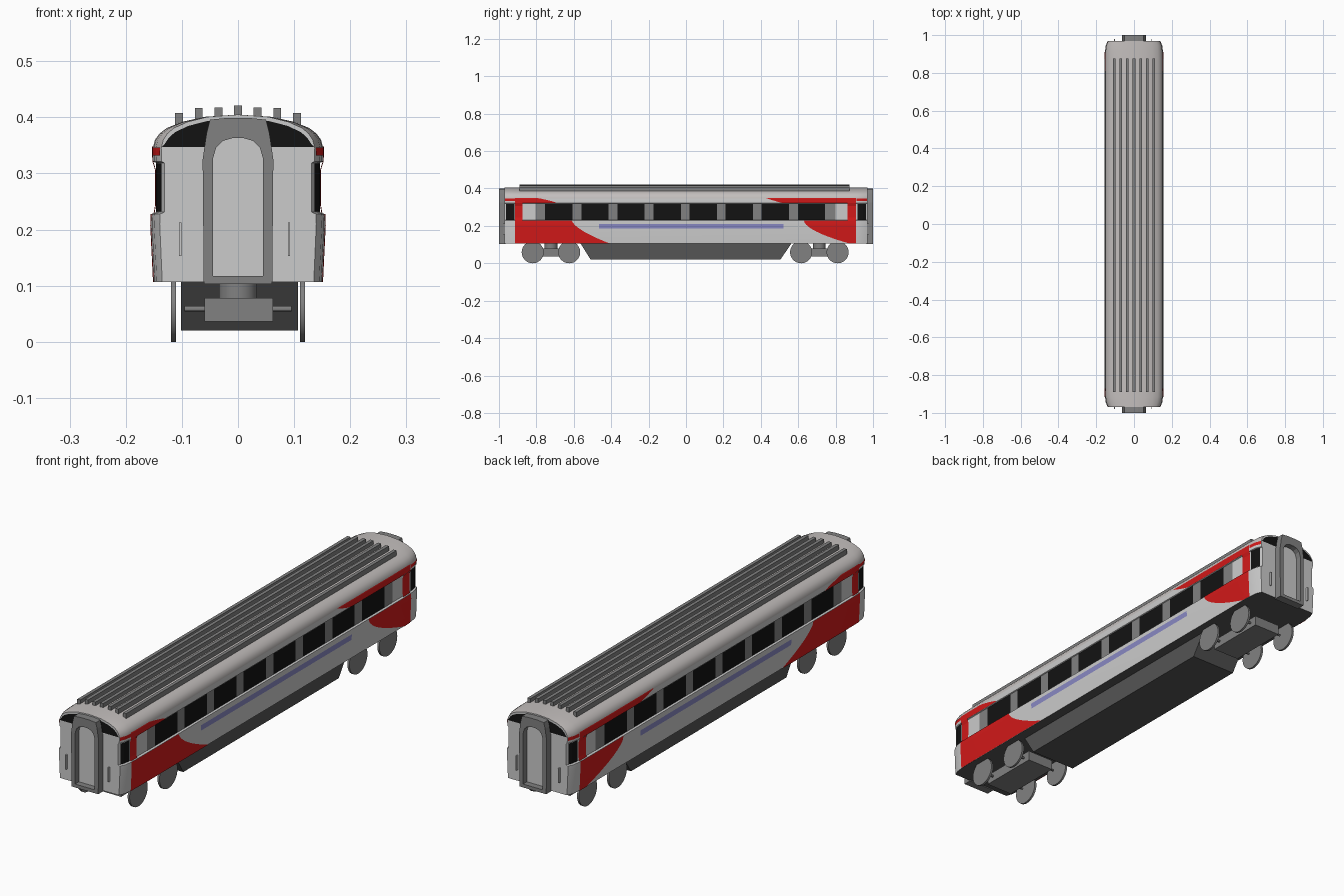
import bpy, bmesh, math
from mathutils import Matrix

if "Cube" in bpy.data.objects:
    bpy.data.objects.remove(bpy.data.objects["Cube"])


def material(name, r, g, b):
    m = bpy.data.materials.new(name)
    m.diffuse_color = (r, g, b, 1)
    m.use_nodes = True
    m.node_tree.nodes["Principled BSDF"].inputs["Base Color"].default_value = m.diffuse_color
    return m


LIGHT = material("light_grey", .62, .62, .62)
ROOF = material("roof_grey", .55, .52, .51)
MID = material("mid_grey", .22, .22, .22)
DARK = material("dark_grey", .09, .09, .09)
BLACK = material("black_glass", .006, .006, .006)
RED = material("red", .65, .01, .01)
BLUE = material("blue", .25, .25, .55)


def finish(name, bm, mats, smooth=False, recalc=True):
    if recalc:
        bmesh.ops.recalc_face_normals(bm, faces=bm.faces)
    me = bpy.data.meshes.new(name)
    bm.to_mesh(me)
    bm.free()
    ob = bpy.data.objects.new(name, me)
    bpy.context.collection.objects.link(ob)
    for m in mats:
        me.materials.append(m)
    if smooth:
        bpy.context.view_layer.objects.active = ob
        ob.select_set(True)
        bpy.ops.object.shade_smooth_by_angle(angle=math.radians(30))
        ob.select_set(False)
    return ob


def box(name, x0, x1, y0, y1, z0, z1, mat):
    bm = bmesh.new()
    bmesh.ops.create_cube(bm, size=1)
    for v in bm.verts:
        v.co = (x0 + (v.co.x + .5) * (x1 - x0), y0 + (v.co.y + .5) * (y1 - y0),
                z0 + (v.co.z + .5) * (z1 - z0))
    return finish(name, bm, [mat])


def cylinder(name, x, y, z, r, length, axis, mat, n=32):
    bm = bmesh.new()
    bmesh.ops.create_cone(bm, cap_ends=True, segments=n, radius1=r, radius2=r, depth=length)
    rot = Matrix.Rotation(math.pi / 2, 4, 'Y') if axis == 'X' else Matrix()
    bm.transform(Matrix.Translation((x, y, z)) @ rot)
    return finish(name, bm, [mat], True)


# Half cross-section, sill to roof crown; the window band is recessed
HALF = [(.150, .107), (.155, .210), (.154, .228), (.146, .231), (.146, .319), (.151, .321),
        (.152, .345), (.148, .360), (.140, .371), (.127, .381), (.100, .392), (.060, .401), (0, .405)]
TAPER = [(0, 1), (.88, 1), (.915, .99), (.945, .965), (.97, .90)]


def interp(table, t):
    for (a, fa), (b, fb) in zip(table, table[1:]):
        if t <= b:
            return fa + (fb - fa) * max(0, t - a) / (b - a)
    return table[-1][1]


def side_x(y, z):
    return interp([(p[1], p[0]) for p in HALF], z) * interp(TAPER, abs(y))


# Body shell lofted along the car
bm = bmesh.new()
ring2d = HALF + [(-x, z) for x, z in HALF[-2::-1]]
ys = [-t for t, _ in TAPER[:0:-1]] + [t for t, _ in TAPER[1:]]
rings = [[bm.verts.new((x * interp(TAPER, abs(y)), y, z)) for x, z in ring2d] for y in ys]
for a, b in zip(rings, rings[1:]):
    for i in range(len(a)):
        j = (i + 1) % len(a)
        f = bm.faces.new((a[i], a[j], b[j], b[i]))
        zmin = min(v.co.z for v in f.verts)
        f.material_index = 2 if j == 0 else 1 if zmin > .34 else 0
bm.faces.new(rings[0])
bm.faces.new(rings[-1])
finish("body_shell", bm, [LIGHT, ROOF, DARK], True)


def patch(name, z0, z1, ya, yb, mat, lift=.0015, rows=1, cols=1):
    """Painted or glazed area following both side walls; ya, yb may depend on z."""
    fa = ya if callable(ya) else (lambda z: ya)
    fb = yb if callable(yb) else (lambda z: yb)
    bm = bmesh.new()
    for s in (-1, 1):
        grid = []
        for r in range(rows + 1):
            z = z0 + (z1 - z0) * r / rows
            line = [fa(z) + (fb(z) - fa(z)) * c / cols for c in range(cols + 1)]
            grid.append([bm.verts.new((s * (side_x(y, z) + lift), y, z)) for y in line])
        for r in range(rows):
            for c in range(cols):
                q = [grid[r][c], grid[r][c + 1], grid[r + 1][c + 1], grid[r + 1][c]]
                bm.faces.new(q if s > 0 else q[::-1])
    return finish(name, bm, [mat], recalc=False)


# Red livery: sweeping lower panels, upper flashes, door posts and end stripes
def drop(z):
    return (.23 - z) / .123


def rise(z):
    return (z - .32) / .03


patch("red_lower_front", .107, .228, -.915, lambda z: -.61 + .2 * drop(z) ** 1.6, RED, rows=12, cols=4)
patch("red_lower_rear", .107, .228, lambda z: min(.905, .63 + .24 * drop(z) ** 1.8), .91, RED, rows=12, cols=4)
patch("red_upper_front", .321, .349, -.915, lambda z: -.69 - .11 * rise(z) ** 1.5, RED, rows=7, cols=4)
patch("red_upper_rear", .321, .349, lambda z: .53 - .105 * rise(z) ** .8, .91, RED, rows=7, cols=4)
patch("red_door_post_front", .23, .321, -.915, -.874, RED, rows=6, cols=3)
patch("red_door_post_rear", .23, .321, .864, .91, RED, rows=6, cols=3)
for s, n in ((-1, "front"), (1, "rear")):
    lo, hi = sorted((s * .912, s * .969))
    patch("red_stripe_" + n, .332, .346, lo, hi, RED, .002, 2, 6)
    lo, hi = sorted((s * .917, s * .962))
    patch("end_window_" + n, .232, .318, lo, hi, BLACK, .002, 1, 6)
patch("blue_stripe", .186, .209, -.465, .52, BLUE)

# Window band with eight panes per side
patch("window_band", .231, .319, -.805, .80, MID, .001)
for i in range(8):
    y = -.68 + i * .193
    patch("window_%d" % (i + 1), .232, .318, y - .073, y + .073, BLACK, .002)

# Roof ribs
for i in range(-3, 4):
    top = (.421, .418, .417, .408)[abs(i)]
    box("roof_rib_%d" % (i + 4), i * .035 - .007, i * .035 + .007, -.89, .875, top - .022, top, MID)

# Underframe: equipment skirt with sloping ends
bm = bmesh.new()
loops = [[bm.verts.new((x, y, z)) for y, z in ((-.565, .108), (-.51, .02), (.505, .02), (.565, .108))]
         for x in (-.102, .107)]
bm.faces.new(loops[0])
bm.faces.new(loops[1])
for i in range(4):
    j = (i + 1) % 4
    bm.faces.new((loops[0][i], loops[0][j], loops[1][j], loops[1][i]))
finish("equipment_skirt", bm, [DARK])

# Bogies with wheels
for y, n in ((-.722, "front"), (.713, "rear")):
    box("bogie_frame_" + n, -.06, .062, y - .13, y + .13, .036, .078, MID)
    cylinder("bogie_pivot_" + n, 0, y, .093, .034, .032, 'Z', MID)
    for d in (-.0975, .0975):
        cylinder("axle_" + n, 0, y + d, .059, .005, .19, 'X', MID, 12)
        for s in (-1, 1):
            cylinder("wheel_" + n, s * .115, y + d, .059, .059, .009, 'X', MID)

# Car ends: dark upper panel, gangway frame, door and handrails
OUTER = [(.061, .103), (.063, .325), (.056, .372), (.050, .396), (.02, .399)]
INNER = [(.045, .117), (.045, .325), (.039, .346), (.027, .358), (.010, .363)]


def full(half):
    return half + [(-x, z) for x, z in half[::-1]]


def flat_panel(name, pts, s, y, mat):
    bm = bmesh.new()
    f = bm.faces.new([bm.verts.new((x, s * y, z)) for x, z in pts])
    f.normal_update()
    if f.normal.y * s < 0:
        f.normal_flip()
    finish(name, bm, [mat], recalc=False)


for s, n in ((-1, "front"), (1, "rear")):
    cap = [(.136, .347)] + [(x * .88, z - .007) for x, z in HALF[7:-1]]
    flat_panel("end_upper_panel_" + n, full(cap), s, .9715, BLACK)
    flat_panel("gangway_door_" + n, full(INNER), s, .975, LIGHT)
    bm = bmesh.new()
    o, i, ob_, ib = [[bm.verts.new((x, s * y, z)) for x, z in full(h)]
                     for h, y in ((OUTER, 1), (INNER, 1), (OUTER, .965), (INNER, .965))]
    for a in range(len(o)):
        b = (a + 1) % len(o)
        for p, q in ((o, i), (i, ib), (ib, ob_), (ob_, o)):
            bm.faces.new((p[a], p[b], q[b], q[a]))
    finish("gangway_frame_" + n, bm, [MID])
    for x in (-.103, .091):
        lo, hi = sorted((s * .965, s * .979))
        x = x if x < 0 else .091
        box("handrail_" + n, x - .002, x + .002, lo, hi, .153, .213, LIGHT)
